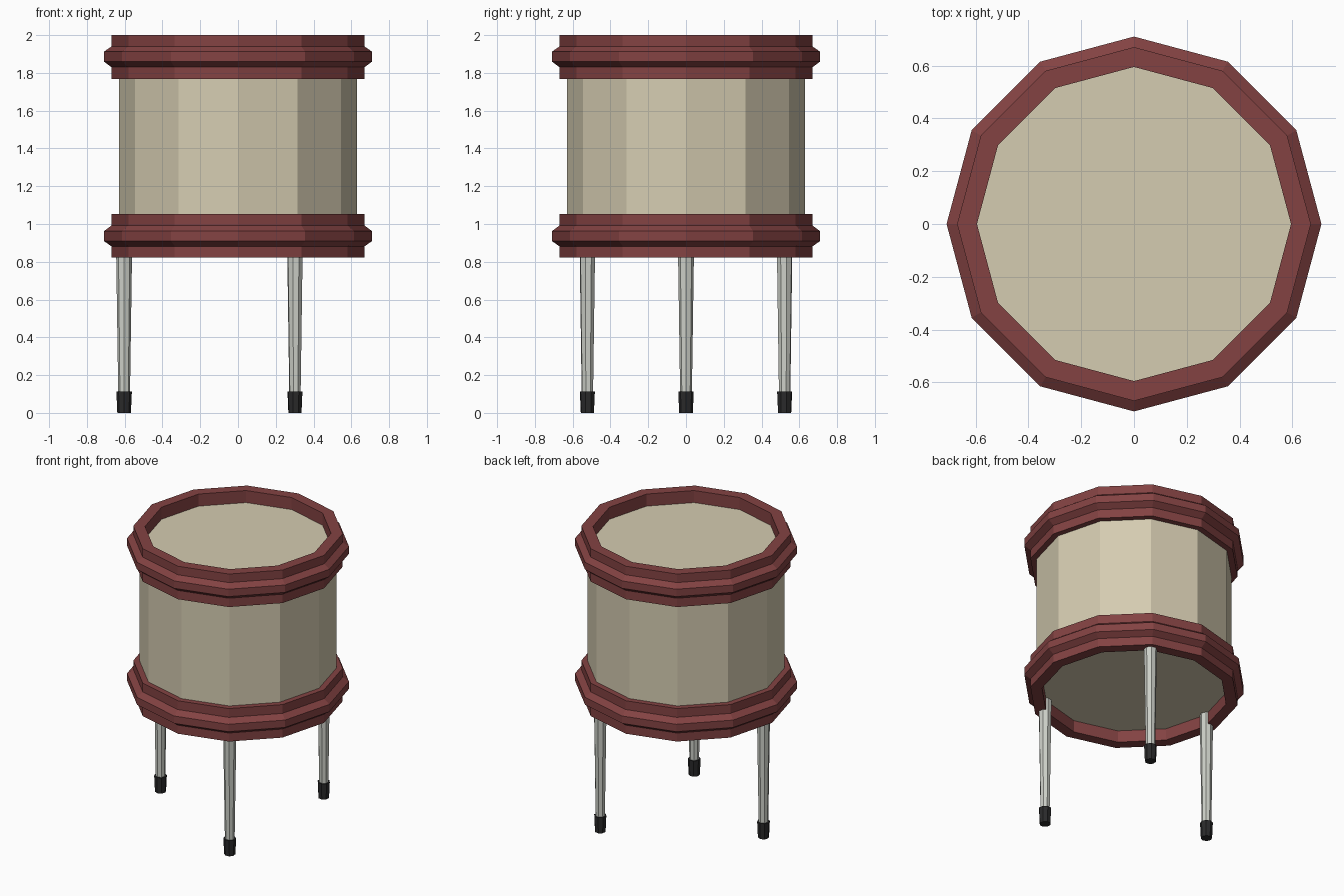
import bpy, bmesh, math

if "Cube" in bpy.data.objects:
    bpy.data.objects.remove(bpy.data.objects["Cube"])


def material(name, srgb):
    m = bpy.data.materials.new(name)
    lin = [((c / 255 + 0.055) / 1.055) ** 2.4 for c in srgb]
    m.diffuse_color = (*lin, 1)
    m.use_nodes = True
    m.node_tree.nodes["Principled BSDF"].inputs["Base Color"].default_value = m.diffuse_color
    return m


CREAM = material("cream", (213, 204, 177))
RED = material("dark red", (131, 66, 66))
METAL = material("light grey metal", (205, 208, 200))
RUBBER = material("black rubber", (42, 42, 43))


def lathe(name, profile, sides, mat, at=(0, 0), ring=False, turn=0.0):
    """Spin (radius, z) points; a ring profile closes on itself, otherwise ends are capped."""
    bm = bmesh.new()
    loops = []
    for r, z in profile:
        angles = [turn + 2 * math.pi * i / sides for i in range(sides)]
        loops.append([bm.verts.new((r * math.cos(a), r * math.sin(a), z)) for a in angles])
    pairs = list(zip(loops, loops[1:]))
    if ring:
        pairs.append((loops[-1], loops[0]))
    else:
        bm.faces.new(loops[0])
        bm.faces.new(loops[-1])
    for a, b in pairs:
        for i in range(sides):
            j = (i + 1) % sides
            bm.faces.new((a[i], a[j], b[j], b[i]))
    bmesh.ops.recalc_face_normals(bm, faces=bm.faces)
    mesh = bpy.data.meshes.new(name)
    bm.to_mesh(mesh)
    bm.free()
    mesh.materials.append(mat)
    ob = bpy.data.objects.new(name, mesh)
    ob.location = (*at, 0)
    bpy.context.collection.objects.link(ob)
    return ob


# Drum shell; its ends are the recessed skins
lathe("drum_shell", [(0.63, 0.905), (0.63, 1.915)], 12, CREAM)

# Hoops: (radius, distance from the open end)
HOOP = [(0.595, 0.087), (0.595, 0), (0.67, 0), (0.67, 0.06), (0.71, 0.088),
        (0.71, 0.14), (0.67, 0.17), (0.67, 0.232), (0.628, 0.232)]
lathe("top_hoop", [(r, 2.0 - d) for r, d in HOOP], 12, RED, ring=True)
lathe("bottom_hoop", [(r, 0.822 + d) for r, d in HOOP], 12, RED, ring=True)

# Three tapered legs with rubber feet
for n in range(3):
    a = math.pi + n * 2 * math.pi / 3
    at = (0.603 * math.cos(a), 0.603 * math.sin(a))
    lathe(f"leg_{n + 1}", [(0.031, 0.09), (0.043, 0.91)], 8, METAL, at, turn=a)
    lathe(f"foot_{n + 1}", [(0.036, 0), (0.041, 0.112)], 8, RUBBER, at, turn=a)
